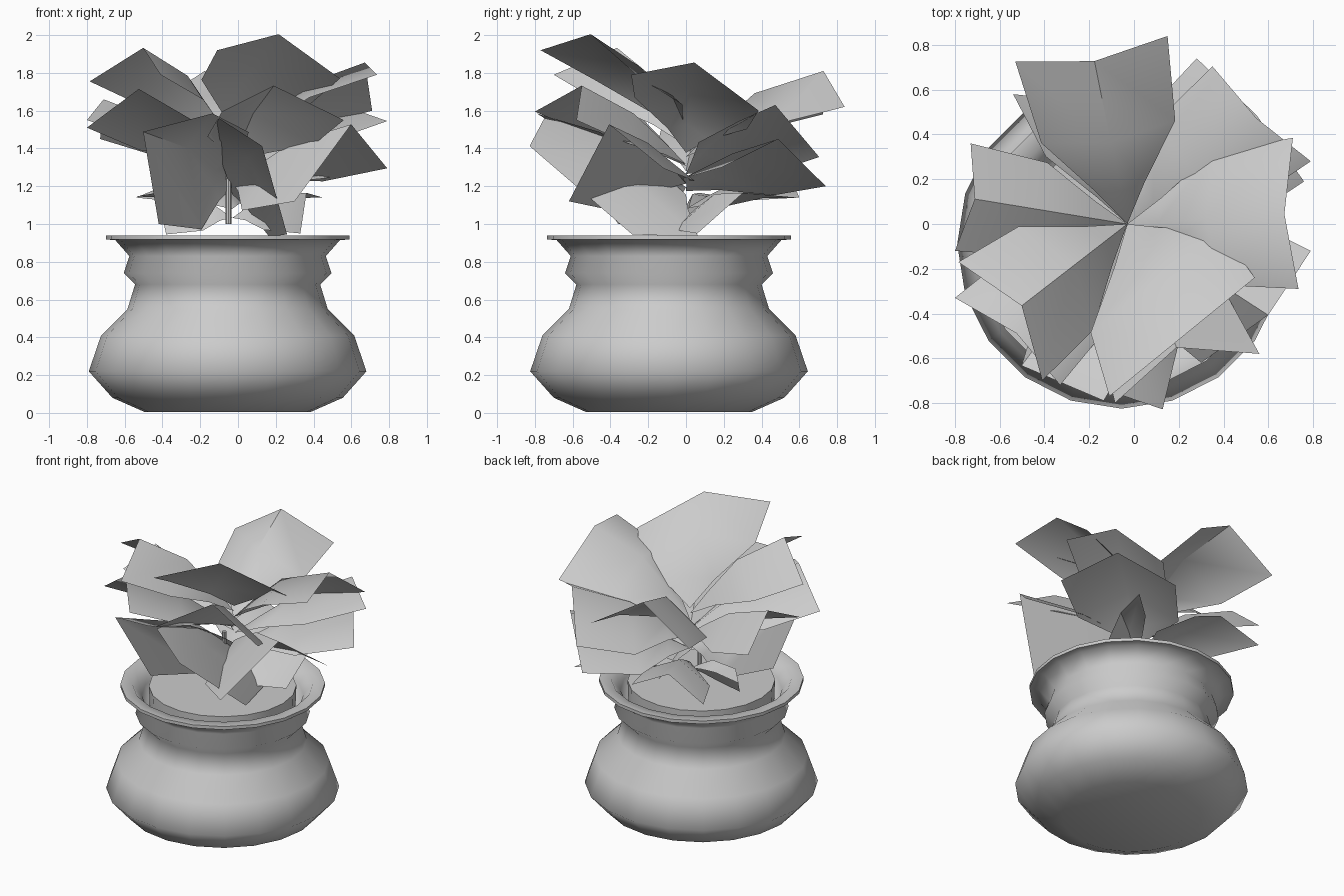
import bpy, bmesh, math
from mathutils import Vector

if "Cube" in bpy.data.objects:
    bpy.data.objects.remove(bpy.data.objects["Cube"], do_unlink=True)

grey = bpy.data.materials.new("plain_grey")
grey.use_nodes = True
grey.diffuse_color = (0.6, 0.6, 0.6, 1)
grey.node_tree.nodes["Principled BSDF"].inputs["Base Color"].default_value = (0.6, 0.6, 0.6, 1)

CX, CY = -0.055, -0.09   # pot axis


def finish(name, bm, angle):
    bmesh.ops.recalc_face_normals(bm, faces=bm.faces)
    mesh = bpy.data.meshes.new(name)
    bm.to_mesh(mesh)
    bm.free()
    mesh.materials.append(grey)
    ob = bpy.data.objects.new(name, mesh)
    bpy.context.collection.objects.link(ob)
    bpy.ops.object.select_all(action='DESELECT')
    ob.select_set(True)
    bpy.context.view_layer.objects.active = ob
    bpy.ops.object.shade_smooth_by_angle(angle=math.radians(angle))


def lathe(name, profile, angle, sides=20):
    """Revolve (radius, z) points around the pot axis, capping both ends."""
    bm = bmesh.new()
    rings = []
    for r, z in profile:
        rings.append([bm.verts.new((CX + r * math.cos(2 * math.pi * i / sides),
                                    CY + r * math.sin(2 * math.pi * i / sides), z))
                      for i in range(sides)])
    for a, b in zip(rings, rings[1:]):
        for i in range(sides):
            j = (i + 1) % sides
            bm.faces.new((a[i], a[j], b[j], b[i]))
    bm.faces.new(rings[0])
    bm.faces.new(rings[-1])
    finish(name, bm, angle)


# Pot with a belly, pinched neck, flat lip and hollow mouth
lathe("pot", [(0.44, 0.005), (0.61, 0.08), (0.735, 0.22), (0.67, 0.41), (0.53, 0.55),
              (0.49, 0.68), (0.55, 0.74), (0.52, 0.83), (0.595, 0.915), (0.645, 0.918),
              (0.645, 0.94), (0.57, 0.938), (0.51, 0.86), (0.48, 0.78)], 80)
# Soil plug standing in the mouth
lathe("soil", [(0.46, 0.79), (0.465, 0.925)], 40)

# Thin stem
bm = bmesh.new()
bmesh.ops.create_cone(bm, cap_ends=True, segments=8, radius1=0.016, radius2=0.014, depth=0.3)
bmesh.ops.translate(bm, verts=bm.verts, vec=(-0.05, -0.08, 1.15))
finish("stem", bm, 40)


def leaf(name, left, right, reach=0.93, fold=0.16, slide=0):
    """Broad leaf from the stem to two outer corners, with a raised tip between them."""
    l, r = Vector(left), Vector(right)
    mid = (l + r) / 2
    c = Vector((mid.x * reach, mid.y * reach, mid.z + fold)) + (r - l) * slide
    # Higher leaves leave the stem higher and arch more
    b = Vector((-0.03, 0, 0.45 + 0.5 * c.z))
    up = Vector((0, 0, 0.11 if c.z > 1.75 else 0.06))
    bm = bmesh.new()
    root = bm.verts.new(b)
    rows = []
    for along, spread, lift in ((0.2, 0.12, 0.5), (0.5, 0.38, 1), (1, 0, 0)):
        rows.append([bm.verts.new(b + (p - b) * along + (p - c) * spread + up * lift)
                     for p in (l, c, r)])
    for i in range(2):
        bm.faces.new((root, rows[0][i], rows[0][i + 1]))
        for p, q in zip(rows, rows[1:]):
            bm.faces.new((p[i], q[i], q[i + 1], p[i + 1]))
    finish(name, bm, 60)


# Upper crown
leaf("top_front_leaf", (-0.11, -0.77, 1.92), (0.54, -0.24, 1.77), 1.0)
leaf("top_right_leaf", (0.735, -0.29, 1.79), (0.71, 0.385, 1.60))
leaf("top_back_leaf", (0.15, 0.84, 1.62), (-0.53, 0.725, 1.58), fold=0.21)
leaf("top_left_leaf", (-0.785, -0.17, 1.755), (-0.41, -0.70, 1.79), 0.84)

# Middle leaves
leaf("side_left_leaf", (-0.73, 0.36, 1.45), (-0.80, -0.12, 1.55))
leaf("mid_left_leaf", (-0.80, -0.33, 1.51), (-0.33, -0.72, 1.60))
leaf("mid_front_leaf", (-0.085, -0.80, 1.595), (0.56, -0.58, 1.55), 0.8)
leaf("mid_back_leaf", (0.79, 0.28, 1.545), (0.35, 0.705, 1.355), 0.96, 0.18)

# Lower leaves, some hanging on edge
leaf("low_front_right_leaf", (0.30, -0.62, 1.12), (0.79, -0.12, 1.295), 1.1, 0.32)
leaf("low_front_left_leaf", (-0.42, -0.36, 1.0), (-0.135, -0.79, 1.585), 1.4, 0.43, -0.4)
leaf("drooping_front_leaf", (-0.10, -0.75, 1.56), (0.26, -0.285, 0.945), 1.6)
leaf("low_back_leaf", (0.76, 0.19, 1.3), (0.28, 0.74, 1.2), 1.05, 0.2)

# Small leaves just above the soil
leaf("small_right_leaf", (0.33, 0.06, 0.95), (0.45, 0.59, 1.14), fold=0.12)
leaf("small_back_leaf", (0.0, 0.60, 1.14), (-0.54, 0.58, 1.14), fold=0.12)
leaf("small_left_leaf", (-0.545, 0.20, 1.145), (-0.38, -0.05, 0.945), fold=0.12)
